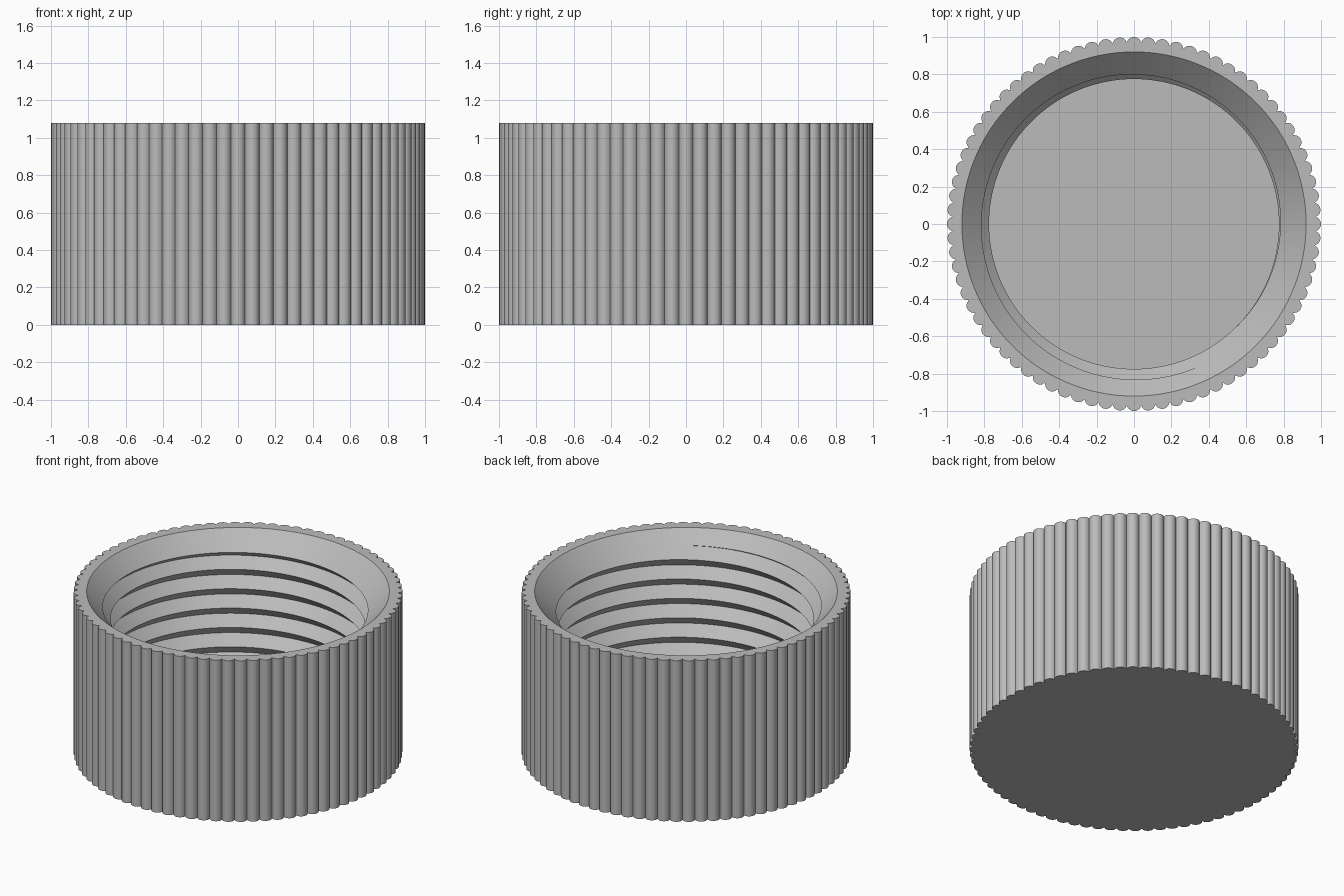
import bpy, bmesh
from math import pi, cos, sin, sqrt, tau

if "Cube" in bpy.data.objects:
    bpy.data.objects.remove(bpy.data.objects["Cube"])

RIBS, STEPS = 80, 8
N = RIBS * STEPS
HEIGHT, FLOOR = 1.08, 0.15
RIM_R, CREST_R = 0.92, 0.775          # mouth of the chamfer, thread crest
PITCH = 0.13
DEPTH = PITCH / 2                     # 45 degree flanks
CREST_Z = HEIGHT - (RIM_R - CREST_R)  # where the chamfer meets the first crest
START = -pi / 4                       # angle where the thread runs out
RIB_C, RIB_R = 0.96, 0.04             # rib centre circle and rib radius


def rib_radius(i):
    """Outline radius: overlapping round ribs around the wall."""
    d = ((i + STEPS / 2) % STEPS - STEPS / 2) / STEPS * tau / RIBS
    return RIB_C * cos(d) + sqrt(RIB_R ** 2 - (RIB_C * sin(d)) ** 2)


def thread_point(t, row):
    """Radius and height on the thread; row 0 is the chamfer's lower edge."""
    if row == 0:
        return CREST_R + DEPTH * t, CREST_Z + DEPTH * t
    z = max(CREST_Z + PITCH * t - DEPTH * row, FLOOR)
    turn = ((z - CREST_Z - PITCH * t) / PITCH) % 1.0
    return CREST_R + DEPTH * (1 - abs(2 * turn - 1)), z


bm = bmesh.new()


def ring(point):
    verts = []
    for i in range(N + 1):
        a = START + tau * i / N
        r, z = point(i)
        verts.append(bm.verts.new((r * cos(a), r * sin(a), z)))
    return verts


# Ribbed wall, flat rim, chamfer and internal thread, from bottom to floor
rings = [ring(lambda i: (rib_radius(i), 0)),
         ring(lambda i: (rib_radius(i), HEIGHT)),
         ring(lambda i: (RIM_R, HEIGHT))]
rows = int((CREST_Z + PITCH - FLOOR) / DEPTH) + 2
for row in range(rows):
    rings.append(ring(lambda i: thread_point(i / N, row)))
for low, high in zip(rings, rings[1:]):
    for i in range(N):
        bm.faces.new((low[i], low[i + 1], high[i + 1], high[i]))

# Closed underside and inner floor
bm.faces.new(rings[0][:N][::-1])
bm.faces.new(rings[-1][:N])
bmesh.ops.remove_doubles(bm, verts=bm.verts[:], dist=0.00002)

mesh = bpy.data.meshes.new("ribbed_screw_cap")
bm.to_mesh(mesh)
bm.free()
cap = bpy.data.objects.new("ribbed_screw_cap", mesh)
bpy.context.collection.objects.link(cap)

# Plain grey plastic
grey = bpy.data.materials.new("grey_plastic")
grey.use_nodes = True
colour = (0.5, 0.5, 0.5, 1)
grey.diffuse_color = colour
grey.node_tree.nodes["Principled BSDF"].inputs["Base Color"].default_value = colour
mesh.materials.append(grey)

bpy.context.view_layer.objects.active = cap
cap.select_set(True)
bpy.ops.object.shade_smooth_by_angle(angle=pi / 6)
